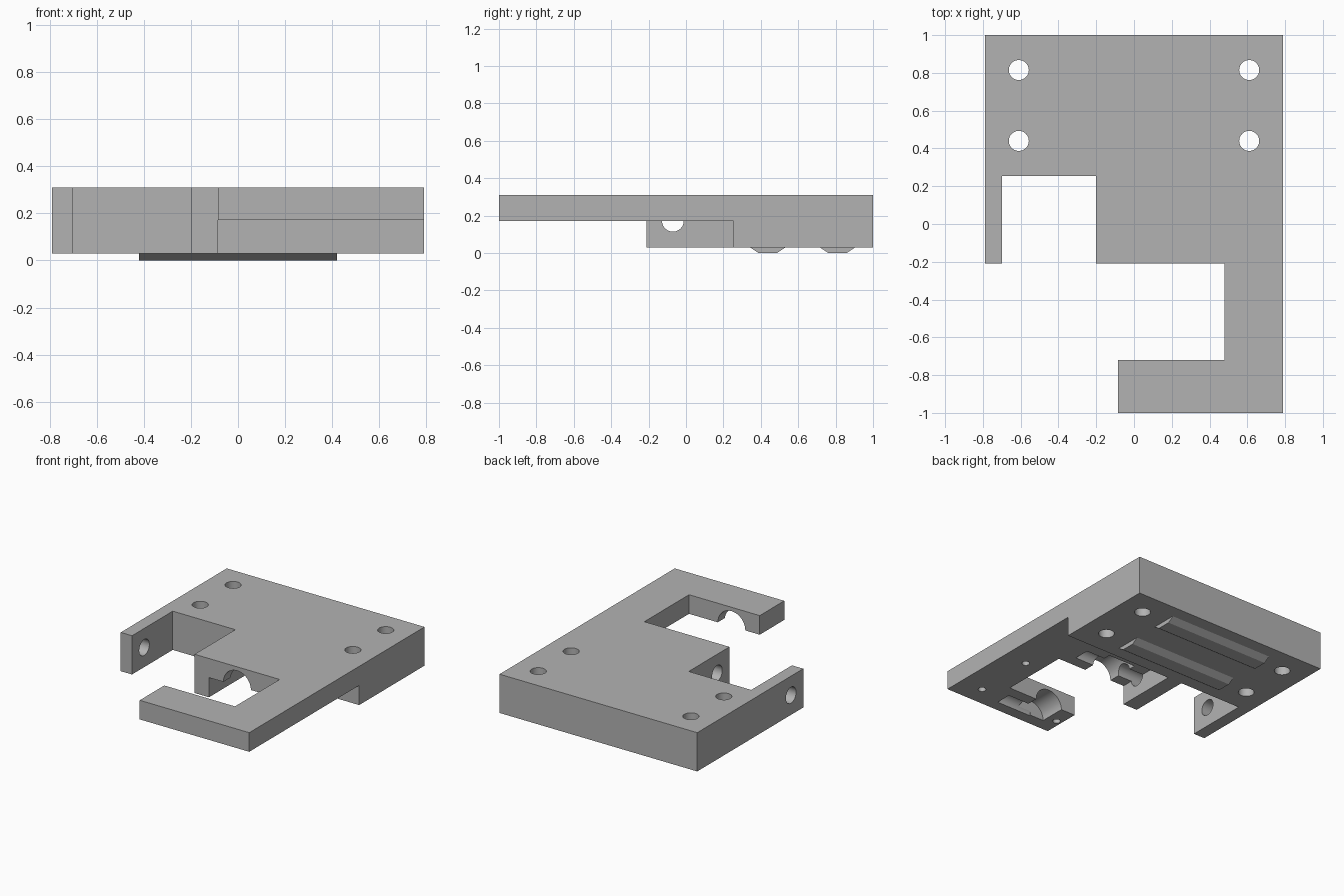
import bpy, bmesh
from mathutils import Matrix, Vector
from math import radians

cube = bpy.data.objects.get("Cube")
if cube:
    bpy.data.objects.remove(cube, do_unlink=True)

grey = bpy.data.materials.new("plain_grey")
grey.use_nodes = True
colour = (0.45, 0.45, 0.45, 1)
grey.diffuse_color = colour
grey.node_tree.nodes["Principled BSDF"].inputs["Base Color"].default_value = colour

BOTTOM, SPLIT, TOP = 0.03, 0.172, 0.31


def add_object(name, bm):
    bmesh.ops.recalc_face_normals(bm, faces=bm.faces)
    mesh = bpy.data.meshes.new(name)
    bm.to_mesh(mesh)
    bm.free()
    mesh.materials.append(grey)
    ob = bpy.data.objects.new(name, mesh)
    bpy.context.collection.objects.link(ob)
    return ob


def prism(name, points, direction):
    """Extrude a closed outline along a direction."""
    bm = bmesh.new()
    face = bm.faces.new([bm.verts.new(p) for p in points])
    moved = bmesh.ops.extrude_face_region(bm, geom=[face])["geom"]
    verts = [v for v in moved if isinstance(v, bmesh.types.BMVert)]
    bmesh.ops.translate(bm, verts=verts, vec=direction)
    return add_object(name, bm)


def box(name, low, high):
    (x0, y0, z0), (x1, y1, z1) = low, high
    outline = [(x0, y0, z0), (x1, y0, z0), (x1, y1, z0), (x0, y1, z0)]
    return prism(name, outline, (0, 0, z1 - z0))


def rod(name, start, end, radius, sides=40):
    a, b = Vector(start), Vector(end)
    turn = (b - a).to_track_quat("Z", "Y").to_matrix().to_4x4()
    bm = bmesh.new()
    bmesh.ops.create_cone(bm, cap_ends=True, segments=sides, radius1=radius,
                          radius2=radius, depth=(b - a).length,
                          matrix=Matrix.Translation((a + b) / 2) @ turn)
    return add_object(name, bm)


def cut(target, cutter):
    cutter.hide_render = True
    mod = target.modifiers.new("cut", "BOOLEAN")
    mod.operation = "DIFFERENCE"
    mod.solver = "EXACT"
    mod.object = cutter
    bpy.context.view_layer.objects.active = target
    bpy.ops.object.modifier_apply(modifier=mod.name)
    bpy.data.objects.remove(cutter, do_unlink=True)


# Bracket body with its side arm, long leg and hooked foot
outline = [(-0.79, 1), (-0.79, -0.21), (-0.70, -0.21), (-0.70, 0.255),
           (-0.20, 0.255), (-0.20, -0.21), (0.48, -0.21), (0.48, -0.72),
           (-0.085, -0.72), (-0.085, -1), (0.79, -1), (0.79, 1)]
body = prism("bracket_body", [(x, y, BOTTOM) for x, y in outline],
             (0, 0, TOP - BOTTOM))

# Thin the leg and foot from below, leaving the hanging wall
cut(body, box("leg_relief", (-0.085, -1.2, -0.2), (1, 0.255, SPLIT)))

# Mounting holes
for x in (-0.61, 0.61):
    for y in (0.44, 0.815):
        cut(body, rod("mount_hole", (x, y, -0.1), (x, y, 0.5), 0.053))

# Pivot hole through the arm and wall, running on as a half-round groove
cut(body, rod("pivot_hole", (-1, -0.07, SPLIT), (0.40, -0.07, SPLIT), 0.058))

# Half-round seats on both sides of the opening
cut(body, rod("shaft_seat", (0.14, -0.91, SPLIT), (0.14, 0.04, SPLIT), 0.11))
cut(body, rod("foot_groove", (0.14, -0.86, SPLIT), (0.42, -0.86, SPLIT), 0.058))

# Blind screw holes under the leg and foot
for x, y in ((0.61, -0.40), (0.61, -0.855), (-0.045, -0.86)):
    cut(body, rod("screw_hole", (x, y, 0.1), (x, y, 0.26), 0.026, 24))

# Tapered rails under the plate
for name, y in (("front_rail", 0.437), ("rear_rail", 0.81)):
    profile = [(-0.095, BOTTOM), (-0.05, 0), (0.05, 0), (0.095, BOTTOM)]
    prism(name, [(-0.42, y + dy, z) for dy, z in profile], (0.84, 0, 0))

bpy.ops.object.select_all(action="DESELECT")
body.select_set(True)
bpy.context.view_layer.objects.active = body
bpy.ops.object.shade_smooth_by_angle(angle=radians(30))
